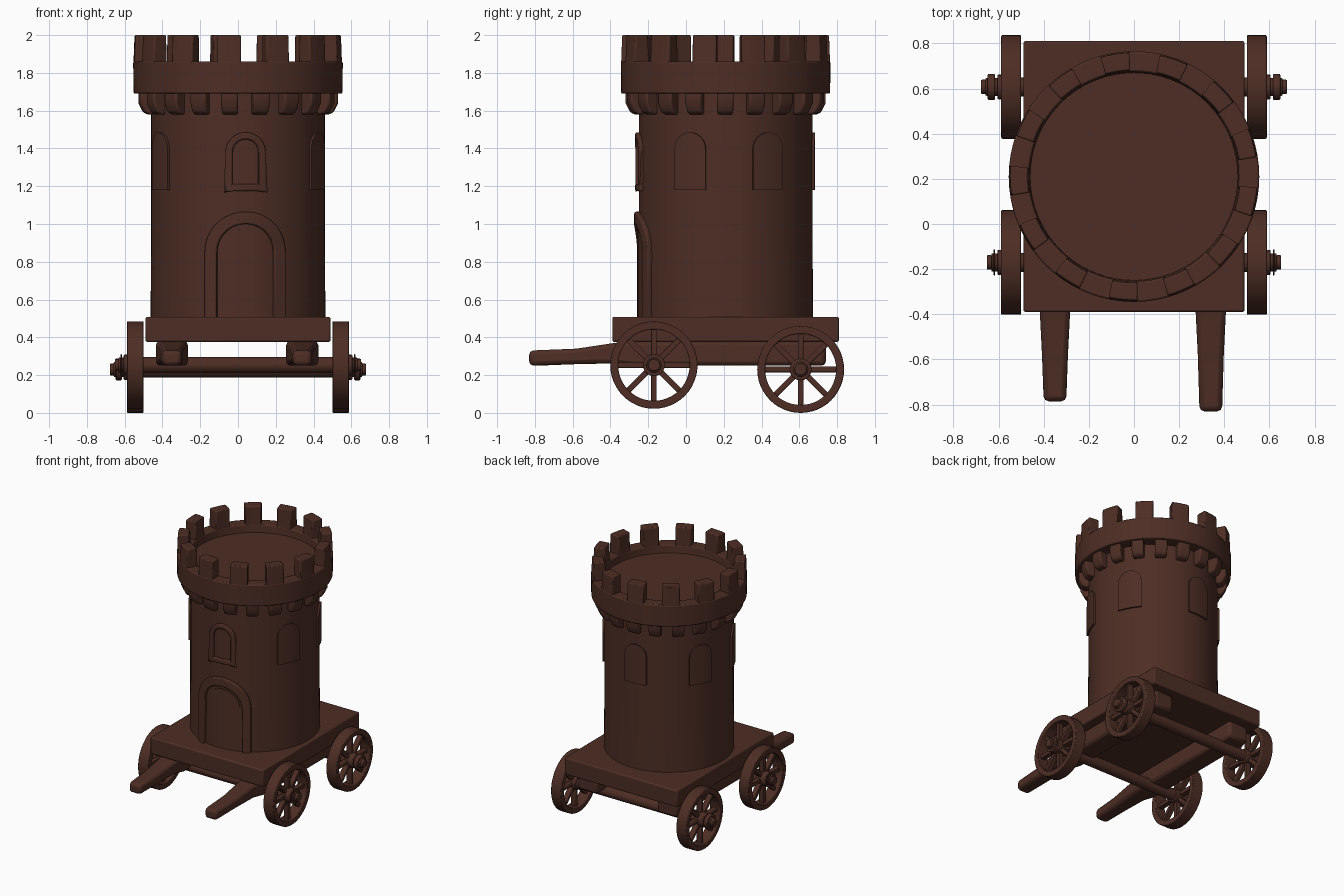
import bpy, bmesh
from math import sin, cos, pi, radians, sqrt
from mathutils import Matrix, Vector

if "Cube" in bpy.data.objects:
    bpy.data.objects.remove(bpy.data.objects["Cube"])

BROWN = (0.075, 0.027, 0.018, 1)
mat = bpy.data.materials.new("dark_brown")
mat.use_nodes = True
mat.diffuse_color = BROWN
bsdf = mat.node_tree.nodes["Principled BSDF"]
bsdf.inputs["Base Color"].default_value = BROWN
bsdf.inputs["Roughness"].default_value = 0.8

CY = 0.21      # tower axis in y
R = 0.46       # tower radius


def finish(name, bm, bevel=0.0):
    bmesh.ops.remove_doubles(bm, verts=bm.verts, dist=0.0002)
    bmesh.ops.recalc_face_normals(bm, faces=bm.faces)
    mesh = bpy.data.meshes.new(name)
    bm.to_mesh(mesh)
    bm.free()
    mesh.materials.append(mat)
    ob = bpy.data.objects.new(name, mesh)
    bpy.context.collection.objects.link(ob)
    if bevel:
        mod = ob.modifiers.new("soft_edges", "BEVEL")
        mod.width = bevel
        mod.segments = 2
        mod.limit_method = 'ANGLE'
        mod.angle_limit = radians(40)
    bpy.ops.object.select_all(action='DESELECT')
    ob.select_set(True)
    bpy.context.view_layer.objects.active = ob
    bpy.ops.object.shade_smooth_by_angle(angle=radians(40))
    return ob


def polar(r, a, z):
    return Vector((r * cos(a), CY + r * sin(a), z))


def loft(bm, rings, closed=False):
    """Join equal rings of points with quads; cap the ends unless closed."""
    vs = [[bm.verts.new(p) for p in ring] for ring in rings]
    pairs = list(zip(vs, vs[1:])) + ([(vs[-1], vs[0])] if closed else [])
    for a, b in pairs:
        for i in range(len(a)):
            j = (i + 1) % len(a)
            bm.faces.new((a[i], a[j], b[j], b[i]))
    if not closed:
        bm.faces.new(vs[0])
        bm.faces.new(vs[-1])


def wedge(bm, profile, centre, half, steps=4):
    """Sweep an (r, z) profile through part of a turn about the tower axis."""
    loft(bm, [[polar(r, centre - half + 2 * half * i / steps, z) for r, z in profile]
              for i in range(steps + 1)])


def turn(bm, profile, n=72):
    loft(bm, [[polar(r, 2 * pi * i / n, z) for r, z in profile] for i in range(n)], True)


def cyl_x(bm, x0, x1, r, y, z, n=20):
    loft(bm, [[(x, y + r * cos(2 * pi * i / n), z + r * sin(2 * pi * i / n)) for i in range(n)]
              for x in (x0, x1)])


def arch_panel(name, angle, w, z0, z1, depth, n=18):
    """Solid arched plate wrapped on the tower wall."""
    bm = bmesh.new()
    rings = []
    for i in range(n + 1):
        u = -w / 2 * cos(pi * i / n)
        top = z1 - w / 2 + sqrt(max(0, w * w / 4 - u * u))
        a = angle + u / R
        rings.append([polar(R - 0.02, a, z0), polar(R + depth, a, z0),
                      polar(R + depth, a, top), polar(R - 0.02, a, top)])
    loft(bm, rings)
    return finish(name, bm)


def arch_frame(name, angle, w, z0, z1, rim, depth, sill=False, n=18):
    """Raised arched surround wrapped on the tower wall."""
    bm = bmesh.new()

    def outline(half):
        arc = [(-half * cos(pi * i / n), z1 - w / 2 + half * sin(pi * i / n)) for i in range(n + 1)]
        return [(-half, z0)] + arc + [(half, z0)]

    rings = []
    for (uo, zo), (ui, zi) in zip(outline(w / 2), outline(w / 2 - rim)):
        rings.append([polar(R - 0.02, angle + uo / R, zo), polar(R + depth, angle + uo / R, zo),
                      polar(R + depth, angle + ui / R, zi), polar(R - 0.02, angle + ui / R, zi)])
    loft(bm, rings)
    if sill:
        wedge(bm, [(R - 0.02, z0), (R + depth, z0), (R + depth, z0 + rim), (R - 0.02, z0 + rim)],
              angle, w / 2 / R)
    return finish(name, bm, 0.008)


# Tower body with the roof floor
bm = bmesh.new()
turn(bm, [(0, 0.5), (R + 0.003, 0.5), (R, 0.9), (R, 1.8), (0, 1.8)])
finish("tower_wall", bm)

# Parapet ring
bm = bmesh.new()
turn(bm, [(0.44, 1.69), (0.553, 1.69), (0.555, 1.86), (0.465, 1.86), (0.46, 1.79)])
finish("parapet_ring", bm, 0.008)

# Battlements
bm = bmesh.new()
START = radians(-95)
for i in range(13):
    wedge(bm, [(0.465, 1.84), (0.554, 1.84), (0.548, 2.0), (0.47, 2.0)],
          START + 2 * pi * i / 13, radians(6.8))
finish("battlements", bm, 0.007)

# Corbels beneath the parapet
bm = bmesh.new()
for i in range(19):
    wedge(bm, [(0.44, 1.70), (0.53, 1.70), (0.53, 1.64), (0.505, 1.59), (0.48, 1.58), (0.44, 1.58)],
          START + 2 * pi * i / 19, radians(4.9))
finish("corbels", bm, 0.01)

# Door and windows
FRONT = radians(-85)
arch_frame("door_frame", FRONT, 0.43, 0.5, 1.065, 0.065, 0.025)
arch_panel("door_leaf", FRONT, 0.27, 0.5, 0.975, 0.006)
arch_frame("front_window_frame", FRONT, 0.21, 1.175, 1.485, 0.037, 0.02, sill=True)
for i, deg in enumerate((-24, 29, 94, 154, 207)):
    arch_panel(f"side_window_{i + 1}", radians(deg), 0.175, 1.18, 1.485, 0.013)

# Cart bed
bm = bmesh.new()
bmesh.ops.create_cube(bm, size=1, matrix=Matrix.Translation((0, 0.21, 0.442))
                      @ Matrix.Diagonal((0.98, 1.2, 0.133, 1)))
finish("cart_bed", bm, 0.01)

# Shafts running under the bed and out in front: (y, width, bottom, top)
for name, x, tip in (("right_shaft", -0.35, -0.785), ("left_shaft", 0.34, -0.83)):
    bm = bmesh.new()
    stations = [(tip, 0.1, 0.25, 0.33), (-0.58, 0.115, 0.258, 0.34), (-0.38, 0.135, 0.262, 0.37),
                (-0.28, 0.17, 0.25, 0.38), (0.74, 0.17, 0.25, 0.38)]
    loft(bm, [[(x - w / 2, y, b), (x + w / 2, y, b), (x + w / 2, y, t), (x - w / 2, y, t)]
              for y, w, b, t in stations])
    finish(name, bm, 0.022)


# Wheels and axles
def wheel(name, side, y, z, r, reach):
    bm = bmesh.new()
    n = 48
    x0, x1 = side * 0.5, side * 0.588
    section = [(x0, r), (x1, r), (x1, r - 0.042), (x0, r - 0.042)]
    loft(bm, [[(x, y + q * cos(2 * pi * i / n), z + q * sin(2 * pi * i / n)) for x, q in section]
              for i in range(n)], True)
    for i in range(8):
        bmesh.ops.create_cube(bm, size=1, matrix=Matrix.Translation((side * 0.545, y, z))
                              @ Matrix.Rotation(pi / 4 * i, 4, 'X')
                              @ Matrix.Translation((0, 0, r / 2))
                              @ Matrix.Diagonal((0.04, 0.03, r - 0.06, 1)))
    # Hub, collar and end cap
    cyl_x(bm, side * 0.5, side * 0.605, 0.055, y, z)
    cyl_x(bm, side * 0.6, side * (reach - 0.02), 0.04, y, z)
    cyl_x(bm, side * 0.615, side * (reach - 0.03), 0.058, y, z)
    cyl_x(bm, side * 0.63, side * reach, 0.032, y, z)
    finish(name, bm, 0.006)


for place, y, z, r, reach in (("front", -0.17, 0.253, 0.231, 0.652), ("rear", 0.607, 0.23, 0.23, 0.678)):
    wheel(place + "_right_wheel", -1, y, z, r, reach)
    wheel(place + "_left_wheel", 1, y, z, r, reach)
    bm = bmesh.new()
    cyl_x(bm, -0.53, 0.53, 0.042, y, z)
    finish(place + "_axle", bm)
